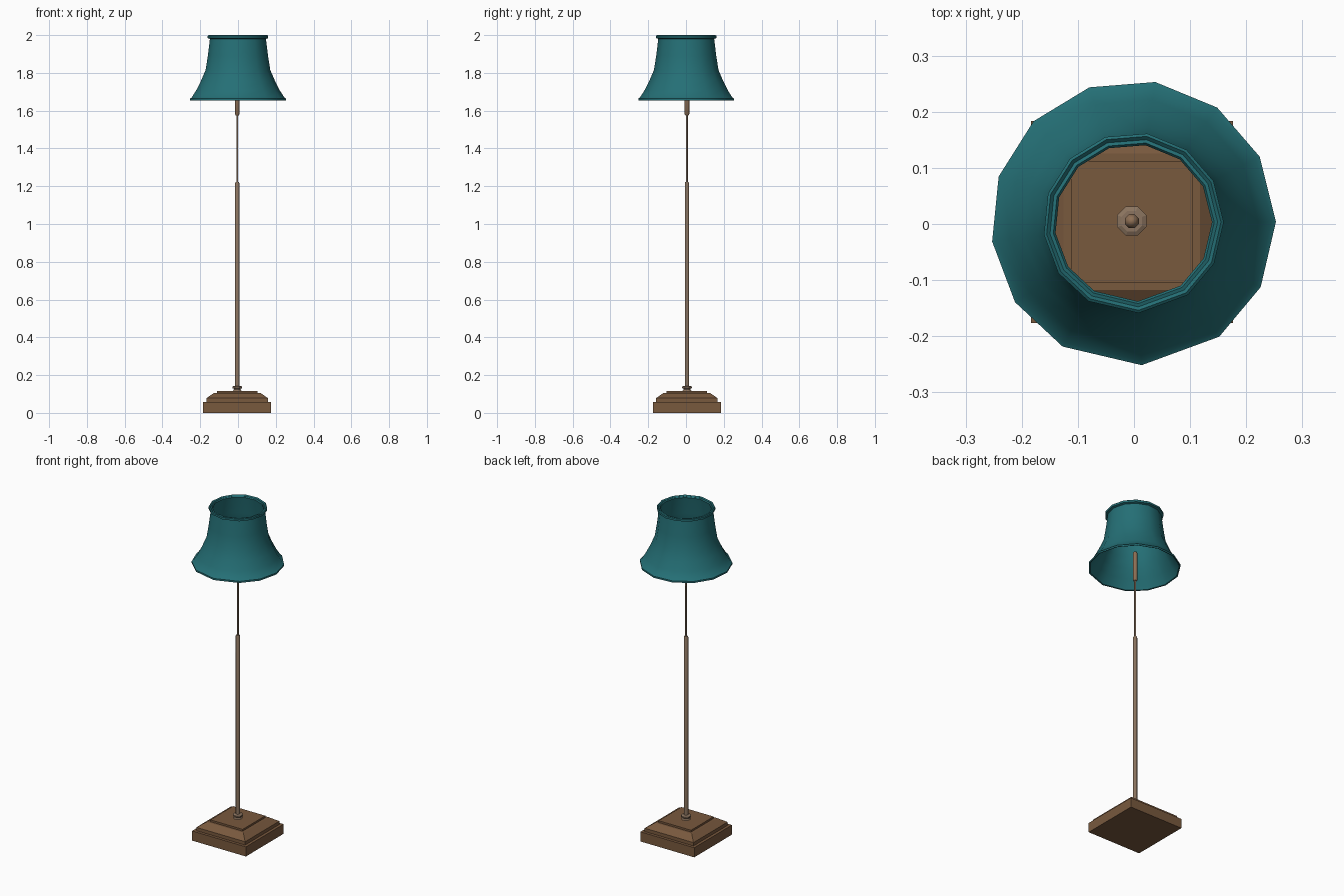
import bpy, bmesh, math

if "Cube" in bpy.data.objects:
    bpy.data.objects.remove(bpy.data.objects["Cube"])

CX, CY = -0.004, 0.005   # stand axis


def material(name, rgb):
    m = bpy.data.materials.new(name)
    m.diffuse_color = (*rgb, 1)
    m.use_nodes = True
    m.node_tree.nodes["Principled BSDF"].inputs["Base Color"].default_value = m.diffuse_color
    return m


TEAL = material("teal fabric", (0.018, 0.16, 0.18))
WOOD = material("brown wood", (0.19, 0.10, 0.048))
METAL = material("dull bronze", (0.26, 0.175, 0.115))
SOCKET = material("warm candle brown", (0.27, 0.16, 0.09))


def loft(name, profile, angles, mat, centre, closed=False, smooth=None):
    """Sweep (radius, z) points around the given angles (degrees)."""
    bm = bmesh.new()
    n = len(angles)
    rings = [[bm.verts.new((centre[0] + r * math.cos(math.radians(a)),
                            centre[1] + r * math.sin(math.radians(a)), z))
              for a in angles] for r, z in profile]
    pairs = list(zip(rings, rings[1:]))
    if closed:
        pairs.append((rings[-1], rings[0]))
    else:
        bm.faces.new(rings[0][::-1])
        bm.faces.new(rings[-1])
    for lo, hi in pairs:
        for i in range(n):
            j = (i + 1) % n
            bm.faces.new((lo[i], lo[j], hi[j], hi[i]))
    bmesh.ops.recalc_face_normals(bm, faces=bm.faces[:])
    mesh = bpy.data.meshes.new(name)
    bm.to_mesh(mesh)
    bm.free()
    mesh.materials.append(mat)
    ob = bpy.data.objects.new(name, mesh)
    bpy.context.collection.objects.link(ob)
    if smooth:
        bpy.ops.object.select_all(action='DESELECT')
        ob.select_set(True)
        bpy.context.view_layer.objects.active = ob
        bpy.ops.object.shade_smooth_by_angle(angle=math.radians(smooth))
    return ob


def ngon(n, start=0):
    return [start + 360 * i / n for i in range(n)]


# Stepped square base (half widths scaled to corner radius)
steps = [(0.18, 0), (0.18, 0.058), (0.163, 0.058), (0.163, 0.078),
         (0.122, 0.106), (0.108, 0.106), (0.108, 0.117)]
loft("base", [(w * math.sqrt(2), z) for w, z in steps], ngon(4, 45), WOOD, (CX, CY - 0.001))

# Collar where the pole meets the base
loft("collar", [(0.027, 0.115), (0.02, 0.123), (0.02, 0.128), (0.028, 0.131),
                (0.028, 0.139), (0.02, 0.143)], ngon(8, 22.5), METAL, (CX, CY))

# Thick lower pole and thin upper rod
loft("lower_pole", [(0.0125, 0.14), (0.0125, 1.215), (0.0095, 1.222)],
     ngon(8, 22.5), METAL, (CX, CY), smooth=50)
loft("upper_rod", [(0.0055, 1.215), (0.0055, 1.59)], ngon(8, 22.5), METAL, (CX, CY), smooth=50)

# Bulb holder with a rounded tip
loft("bulb_holder", [(0.009, 1.575), (0.0135, 1.582), (0.0135, 1.745),
                     (0.010, 1.755), (0.004, 1.76)], ngon(8, 22.5), SOCKET, (CX, CY), smooth=50)

# Flared shade, slightly uneven thirteen sides
sides = [0.5, 27.7, 54, 81.2, 108, 134.5, 161, 187.5, 213.8, 240.2, 273.3, 307, 333.2]
outer = [(0.254, 1.655), (0.254, 1.665), (0.246, 1.670), (0.222, 1.708), (0.197, 1.757),
         (0.172, 1.815), (0.160, 1.89), (0.149, 1.98), (0.161, 1.984), (0.161, 1.996),
         (0.156, 2.0), (0.150, 1.994)]
inner = [(0.144, 1.996), (0.140, 1.99), (0.143, 1.975), (0.155, 1.89), (0.167, 1.815),
         (0.192, 1.757), (0.217, 1.708), (0.241, 1.670), (0.247, 1.657)]
loft("lamp_shade", outer + inner, sides, TEAL, (-0.001, 0.002), closed=True, smooth=35)
